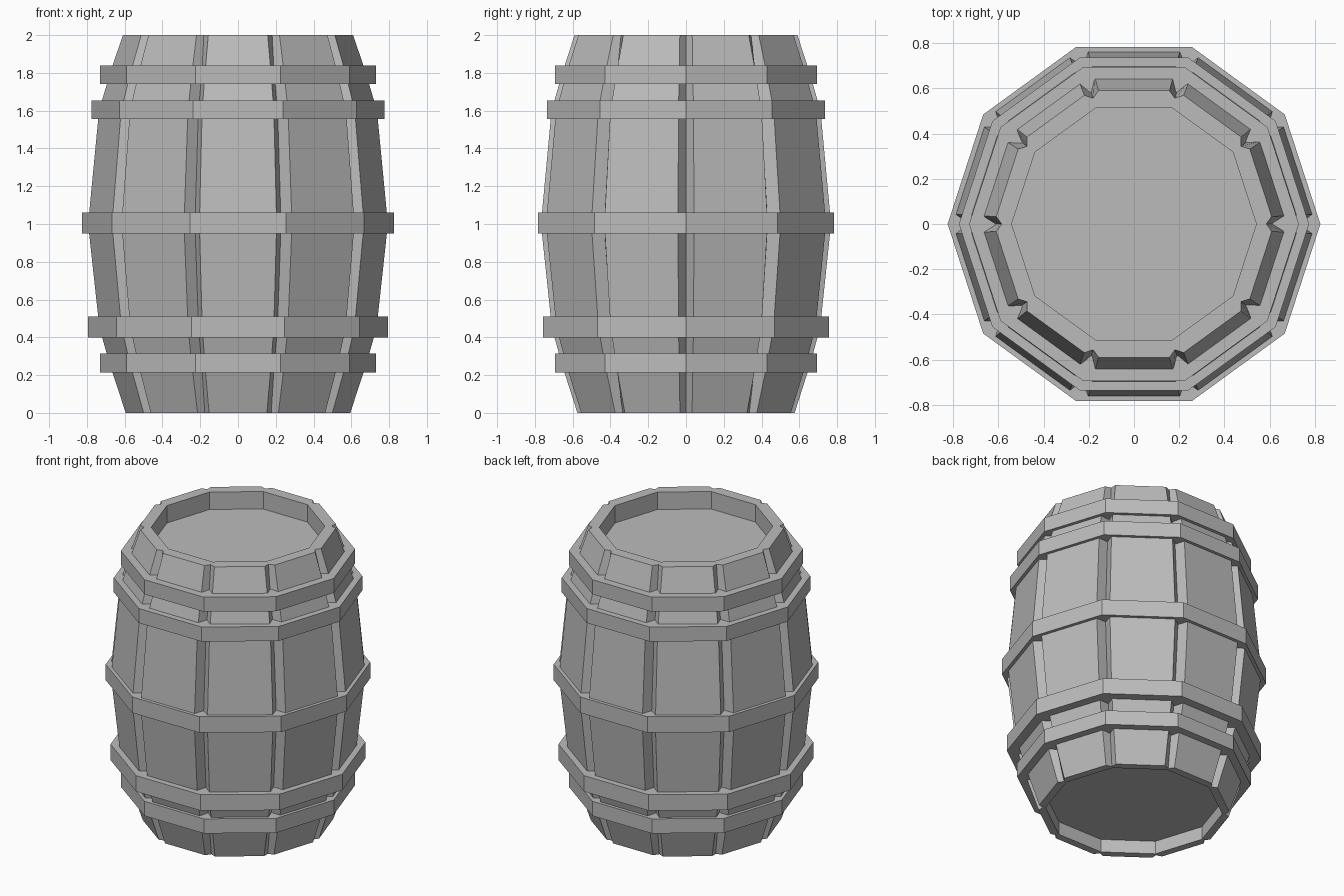
import bpy
import bmesh
from math import pi, cos, sin, tan

SIDES = 10
STEP = 2 * pi / SIDES

cube = bpy.data.objects.get("Cube")
if cube:
    bpy.data.objects.remove(cube, do_unlink=True)

grey = bpy.data.materials.new("plain grey")
grey.use_nodes = True
colour = (0.5, 0.5, 0.5, 1)
grey.diffuse_color = colour
grey.node_tree.nodes["Principled BSDF"].inputs["Base Color"].default_value = colour


def decagon(radius, z):
    return [(radius * cos(i * STEP), radius * sin(i * STEP), z) for i in range(SIDES)]


def grooved_ring(apothem, z, depth):
    """Decagon outline with a V groove cut into every corner."""
    half = apothem * tan(STEP / 2)
    corner = apothem / cos(STEP / 2)
    points = []
    for i in range(SIDES):
        a, m = i * STEP, (i + 0.5) * STEP
        points.append(((corner - depth) * cos(a), (corner - depth) * sin(a), z))
        for w in (-0.82 * half, 0.82 * half):
            points.append((apothem * cos(m) - w * sin(m),
                           apothem * sin(m) + w * cos(m), z))
    return points


def loft(name, rings, closed=False):
    """Skin a stack of equal rings; closed joins the last ring to the first."""
    bm = bmesh.new()
    loops = [[bm.verts.new(p) for p in ring] for ring in rings]
    pairs = list(zip(loops, loops[1:]))
    if closed:
        pairs.append((loops[-1], loops[0]))
    else:
        bm.faces.new(loops[0])
        bm.faces.new(loops[-1])
    for low, high in pairs:
        n = len(low)
        for i in range(n):
            j = (i + 1) % n
            bm.faces.new((low[i], low[j], high[j], high[i]))
    bmesh.ops.recalc_face_normals(bm, faces=bm.faces)
    mesh = bpy.data.meshes.new(name)
    bm.to_mesh(mesh)
    bm.free()
    mesh.materials.append(grey)
    obj = bpy.data.objects.new(name, mesh)
    bpy.context.collection.objects.link(obj)


# Staves: bulging outside wall, with both heads sunk inside the rims
outside = [(0.575, 0), (0.655, 0.25), (0.71, 0.45), (0.768, 1.0),
           (0.712, 1.6), (0.655, 1.8), (0.59, 2.0)]
rings = [grooved_ring(0.525, 0.09, 0), grooved_ring(0.525, 0, 0)]
rings += [grooved_ring(a, z, 0.035 + 0.035 * (a > 0.6)) for a, z in outside]
rings += [grooved_ring(0.515, 2.0, 0), grooved_ring(0.515, 1.88, 0)]
loft("staves_and_heads", rings)

# Hoops: name, lower edge, upper edge, outer corner radius
hoops = [("bottom_hoop", 0.215, 0.315, 0.73),
         ("lower_hoop", 0.40, 0.51, 0.795),
         ("middle_hoop", 0.95, 1.06, 0.825),
         ("upper_hoop", 1.555, 1.655, 0.775),
         ("top_hoop", 1.74, 1.84, 0.73)]
for name, low, high, radius in hoops:
    inner = radius - 0.13
    loft(name, [decagon(inner, low), decagon(radius, low),
                decagon(radius, high), decagon(inner, high)], closed=True)
